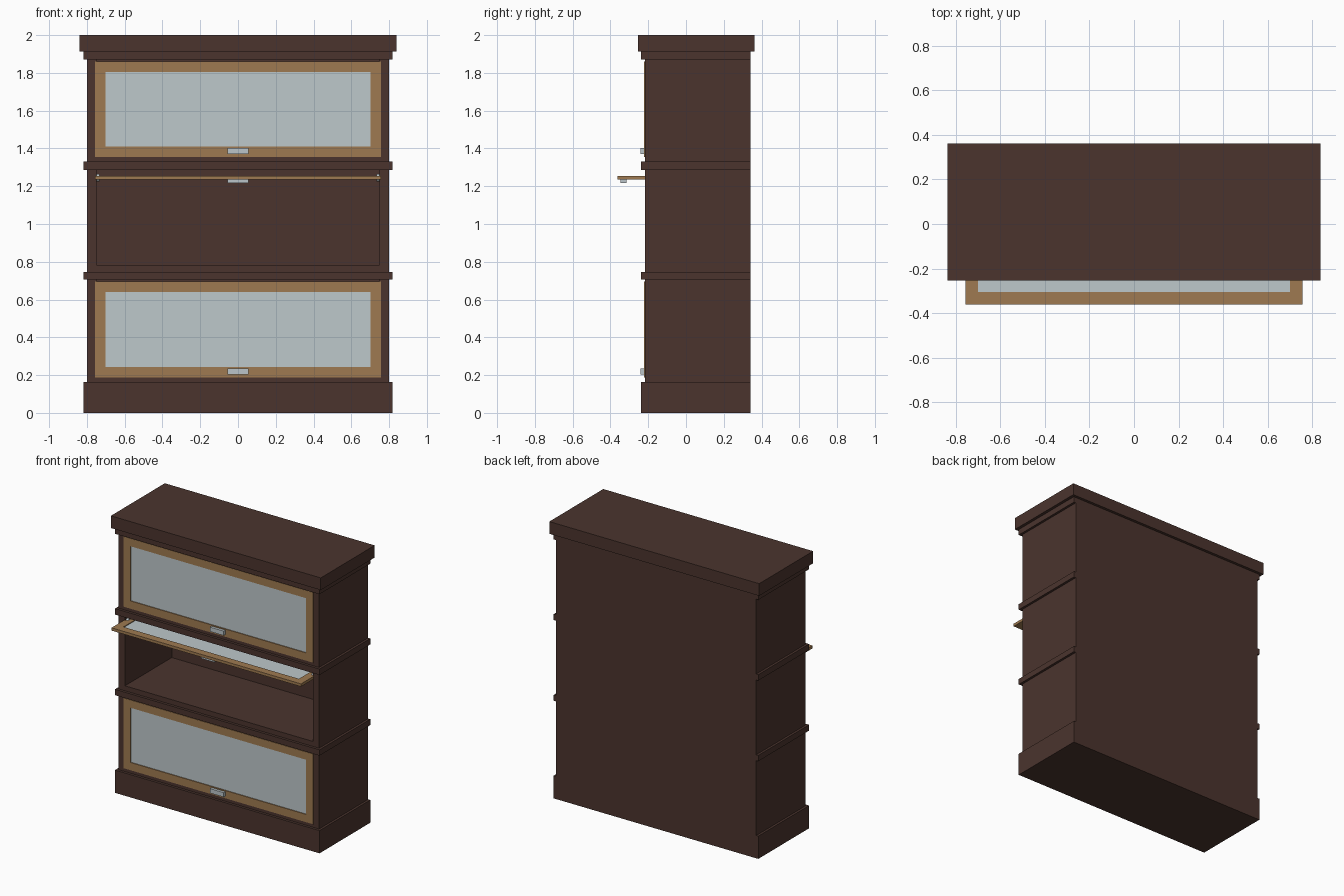
import bpy, bmesh, math
from mathutils import Matrix

if "Cube" in bpy.data.objects:
    bpy.data.objects.remove(bpy.data.objects["Cube"])


def material(name, rgb):
    m = bpy.data.materials.new(name)
    m.diffuse_color = (*rgb, 1)
    m.use_nodes = True
    m.node_tree.nodes["Principled BSDF"].inputs["Base Color"].default_value = m.diffuse_color
    return m


BROWN = material("dark_walnut", (0.070, 0.0343, 0.0265))
OAK = material("light_oak", (0.345, 0.195, 0.082))
GLASS = material("pale_glass", (0.515, 0.578, 0.597))
METAL = material("silver_metal", (0.50, 0.56, 0.585))


def boxes(name, mat, *ranges):
    """One object made of boxes, each given as (x0, x1, y0, y1, z0, z1)."""
    bm = bmesh.new()
    for x0, x1, y0, y1, z0, z1 in ranges:
        mx = Matrix.Translation(((x0 + x1) / 2, (y0 + y1) / 2, (z0 + z1) / 2))
        mx = mx @ Matrix.Diagonal((x1 - x0, y1 - y0, z1 - z0, 1))
        bmesh.ops.create_cube(bm, size=1, matrix=mx)
    me = bpy.data.meshes.new(name)
    bm.to_mesh(me)
    bm.free()
    me.materials.append(mat)
    ob = bpy.data.objects.new(name, me)
    bpy.context.collection.objects.link(ob)
    return ob


FRONT, BACK, INNER_BACK = -0.218, 0.342, 0.316
DOOR_W, DOOR_H, RAIL, THICK = 0.757, 0.507, 0.056, 0.02


def door(name, place):
    """Framed glass door; place maps (x0, x1, height range, depth range) to a box."""
    w, h, r = DOOR_W, DOOR_H, RAIL
    boxes(name + "_frame", OAK,
          place(-w, -w + r, 0, h, 0, THICK),
          place(w - r, w, 0, h, 0, THICK),
          place(-w + r, w - r, 0, r, 0, THICK),
          place(-w + r, w - r, h - r, h, 0, THICK))
    boxes(name + "_glass", GLASS, place(-w + r, w - r, r, h - r, 0.006, 0.014))
    boxes(name + "_handle", METAL, place(-0.055, 0.055, 0.016, 0.048, -0.019, 0))


def closed(z):
    return lambda x0, x1, h0, h1, d0, d1: (
        x0, x1, -0.223 + d0, -0.223 + d1, z + h0, z + h1)


def slid_open(z):
    return lambda x0, x1, h0, h1, d0, d1: (
        x0, x1, -0.362 + h0, -0.362 + h1, z + d0, z + d1)


# Plinth, dividing strips and cornice
boxes("plinth", BROWN, (-0.817, 0.817, -0.237, BACK, 0, 0.164))
boxes("lower_strip", BROWN, (-0.817, 0.817, -0.237, BACK, 0.705, 0.747))
boxes("upper_strip", BROWN, (-0.817, 0.817, -0.237, BACK, 1.287, 1.33))
boxes("cornice_moulding", BROWN, (-0.817, 0.817, -0.237, BACK, 1.87, 1.912))
boxes("cornice_top", BROWN, (-0.838, 0.838, -0.253, 0.362, 1.912, 2.0))

# Three stacked cases with their doors and pivot pins
for label, z0, z1 in (("bottom", 0.164, 0.705), ("middle", 0.747, 1.287), ("top", 1.33, 1.87)):
    boxes(label + "_case", BROWN,
          (-0.8, -0.75, FRONT, BACK, z0, z1),
          (0.75, 0.8, FRONT, BACK, z0, z1),
          (-0.75, 0.75, INNER_BACK, BACK, z0, z1),
          (-0.75, 0.75, FRONT, INNER_BACK, z0, z0 + 0.036))
    if label == "middle":
        door(label + "_door", slid_open(1.235))
    else:
        door(label + "_door", closed(z0 + 0.024))
    for side, x in (("left", -0.742), ("right", 0.742)):
        bpy.ops.mesh.primitive_cylinder_add(
            vertices=12, radius=0.02, depth=0.02,
            location=(x, -0.19, z1 - 0.042), rotation=(0, math.pi / 2, 0))
        pin = bpy.context.object
        pin.name = f"{label}_{side}_pivot_pin"
        pin.data.materials.append(METAL)
